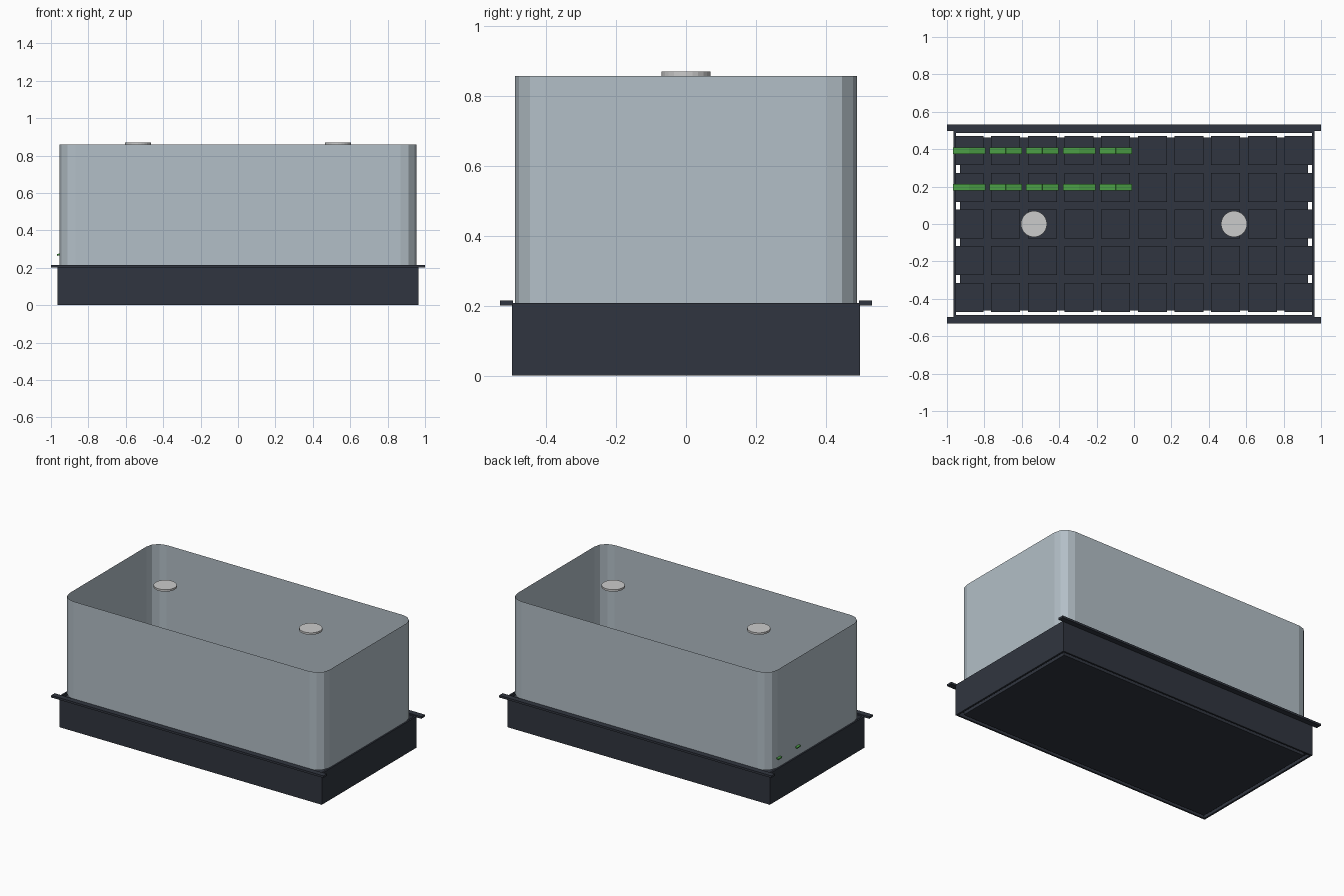
import bpy, bmesh, math
from mathutils import Matrix

if "Cube" in bpy.data.objects:
    bpy.data.objects.remove(bpy.data.objects["Cube"])


def material(name, color):
    m = bpy.data.materials.new(name)
    m.diffuse_color = (*color, 1)
    m.use_nodes = True
    m.node_tree.nodes["Principled BSDF"].inputs["Base Color"].default_value = m.diffuse_color
    return m


DARK = material("dark_plastic", (0.03, 0.036, 0.05))
CLEAR = material("dome_plastic", (0.45, 0.52, 0.57))
GREEN = material("leaf_green", (0.07, 0.34, 0.06))


def finish(name, bm, mat=None):
    mesh = bpy.data.meshes.new(name)
    bm.to_mesh(mesh)
    bm.free()
    ob = bpy.data.objects.new(name, mesh)
    bpy.context.collection.objects.link(ob)
    if mat:
        mesh.materials.append(mat)
    return ob


def add_box(bm, center, size, tilt=0):
    m = (Matrix.Translation(center) @ Matrix.Rotation(tilt, 4, 'Y')
         @ Matrix.Diagonal((*size, 1)))
    bmesh.ops.create_cube(bm, size=1, matrix=m)


def box(name, center, size, mat):
    bm = bmesh.new()
    add_box(bm, center, size)
    return finish(name, bm, mat)


# Tray: floor, four thin walls, two long lips
box("tray_floor", (0, 0, 0.01), (1.86, 0.926, 0.02), DARK)
for s, end, side in ((-1, "left", "front"), (1, "right", "back")):
    box(f"tray_wall_{end}", (s * 0.959, 0, 0.104), (0.012, 0.996, 0.208), DARK)
    box(f"tray_wall_{side}", (0, s * 0.4925, 0.104), (1.93, 0.011, 0.208), DARK)
    box(f"tray_lip_{side}", (0, s * 0.5145, 0.208), (2.0, 0.037, 0.014), DARK)

# Grid of cell blocks, 10 by 5
PITCH = 0.196
bm = bmesh.new()
for i in range(10):
    for j in range(5):
        add_box(bm, ((i - 4.5) * PITCH, (j - 2) * PITCH, 0.105), (0.155, 0.155, 0.17))
finish("seed_cells", bm, DARK)

# Seedlings: short stem and two drooping leaves in ten of the cells
bm = bmesh.new()
for i in range(5):
    for j in (3, 4):
        x, y = (i - 4.5) * PITCH, (j - 2) * PITCH
        add_box(bm, (x, y, 0.232), (0.014, 0.014, 0.09))
        for s in (-1, 1):
            add_box(bm, (x + s * 0.043, y, 0.278), (0.088, 0.036, 0.009), s * 0.22)
finish("seedlings", bm, GREEN)

# Dome: open sheet wall with rounded corners
HX, HY, R, Z0, Z1 = 0.955, 0.49, 0.087, 0.208, 0.858
bm = bmesh.new()
ring = []
for q, (sx, sy) in enumerate(((1, 1), (-1, 1), (-1, -1), (1, -1))):
    for k in range(4):
        a = math.radians(90 * q + 30 * k)
        ring.append((sx * (HX - R) + R * math.cos(a), sy * (HY - R) + R * math.sin(a)))
low = [bm.verts.new((x, y, Z0)) for x, y in ring]
top = [bm.verts.new((x, y, Z1)) for x, y in ring]
for i in range(len(ring)):
    n = (i + 1) % len(ring)
    bm.faces.new((low[i], low[n], top[n], top[i]))
finish("dome_wall", bm, CLEAR)

# Two round vents at the dome top
for s, end in ((-1, "left"), (1, "right")):
    bm = bmesh.new()
    bmesh.ops.create_cone(bm, cap_ends=True, segments=24, radius1=0.07, radius2=0.07,
                          depth=0.013, matrix=Matrix.Translation((s * 0.535, 0, 0.8635)))
    finish(f"vent_{end}", bm)
